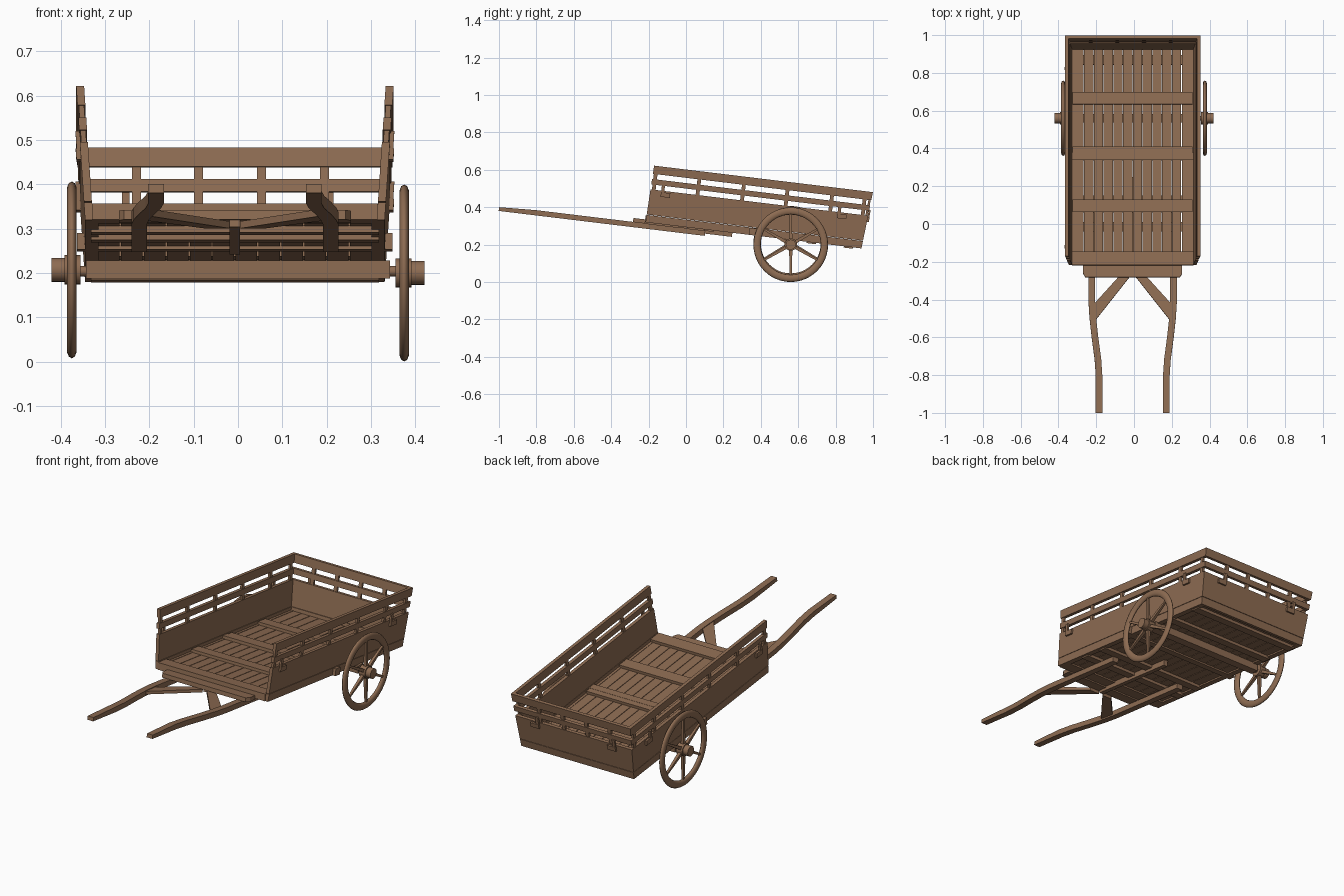
import bpy, bmesh, math
from mathutils import Matrix, Vector

if "Cube" in bpy.data.objects:
    bpy.data.objects.remove(bpy.data.objects["Cube"])

wood = bpy.data.materials.new("brown wood")
wood.diffuse_color = (0.27, 0.15, 0.085, 1)
wood.use_nodes = True
wood.node_tree.nodes["Principled BSDF"].inputs["Base Color"].default_value = wood.diffuse_color

CX = -0.007                     # centre line of the cart body
# tilted frame of the body: x across, v along, w up from the underside
TILT = Matrix.Translation((CX, 0, 0.2935)) @ Matrix.Rotation(math.radians(-6.9), 4, 'X')


def loft(name, sections, matrix=TILT):
    """Skin a list of equal-sided cross-sections and cap both ends."""
    bm = bmesh.new()
    rings = [[bm.verts.new(matrix @ Vector(p)) for p in s] for s in sections]
    n = len(rings[0])
    for a, b in zip(rings, rings[1:]):
        for i in range(n):
            j = (i + 1) % n
            bm.faces.new((a[i], a[j], b[j], b[i]))
    bm.faces.new(rings[0][::-1])
    bm.faces.new(rings[-1])
    bmesh.ops.recalc_face_normals(bm, faces=bm.faces)
    me = bpy.data.meshes.new(name)
    bm.to_mesh(me)
    bm.free()
    me.materials.append(wood)
    ob = bpy.data.objects.new(name, me)
    bpy.context.collection.objects.link(ob)
    return ob


def box(name, x0, x1, v0, v1, w0, w1, matrix=TILT):
    def rect(w):
        return [(x0, v0, w), (x1, v0, w), (x1, v1, w), (x0, v1, w)]
    return loft(name, [rect(w0), rect(w1)], matrix)


def side(w):                    # outer half width, flaring upwards
    return 0.338 + 0.066 * w


def back(w):                    # outer rear face, flaring upwards
    return 0.945 + 0.08 * w


def side_piece(name, s, w0, w1, v0=None, v1=None, off=0.0, t=0.018):
    def rect(w):
        o, i = s * (side(w) - off), s * (side(w) - off - t)
        a = -0.218 + 0.03 * w if v0 is None else v0
        b = back(w) if v1 is None else v1
        return [(o, a, w), (i, a, w), (i, b, w), (o, b, w)]
    loft(name, [rect(w0), rect(w1)])


def back_piece(name, w0, w1, x0=None, x1=None, off=0.0, t=0.018):
    def rect(w):
        a = 0.017 - side(w) if x0 is None else x0
        b = side(w) - 0.017 if x1 is None else x1
        o, i = back(w) - off, back(w) - off - t
        return [(a, o, w), (b, o, w), (b, i, w), (a, i, w)]
    loft(name, [rect(w0), rect(w1)])


# side and tail boards with two rails above
for part, w0, w1 in (("lower_board", 0, 0.04), ("upper_board", 0.042, 0.178),
                     ("middle_rail", 0.205, 0.234), ("top_rail", 0.262, 0.306)):
    for s in (-1, 1):
        side_piece("side_" + part, s, w0, w1)
    back_piece("tail_" + part, w0, w1)

# rail posts
for s in (-1, 1):
    for v in (-0.195, 0.04, 0.28, 0.515, 0.755, 0.93):
        side_piece("side_post", s, 0.16, 0.28, v - 0.01, v + 0.01, 0.003, 0.012)
    # small hooked cleats on the outside of the side boards
    for v in (-0.13, 0.82):
        side_piece("side_cleat", s, 0.145, 0.17, v - 0.025, v + 0.025, -0.01, 0.012)
        side_piece("side_cleat_strap", s, 0.165, 0.21, v - 0.025, v - 0.008, -0.008, 0.01)
for x in (-0.222, -0.082, 0.06, 0.202):
    back_piece("tail_post", 0.16, 0.28, x - 0.01, x + 0.01, 0.003, 0.012)
for x in (-0.23, 0.23):
    back_piece("tail_cleat", 0.145, 0.17, x - 0.025, x + 0.025, -0.01, 0.012)
    back_piece("tail_cleat_strap", 0.165, 0.21, x - 0.025, x - 0.008, -0.008, 0.01)

# floor slats, edge beams and cross battens
N = 12
pitch = 0.62 / N
for i in range(N):
    x = -0.31 + pitch * i
    box("floor_slat", x + 0.0015, x + pitch - 0.0015, -0.21, 0.935, 0.008, 0.022)
for s in (-1, 1):
    a, b = sorted((s * 0.308, s * 0.333))
    box("floor_edge_beam", a, b, -0.212, 0.935, 0.0, 0.024)
box("front_sill", -0.322, 0.322, -0.222, -0.15, 0.0, 0.037)
for v in (0.06, 0.345, 0.635):
    box("floor_batten", -0.318, 0.318, v, v + 0.065, 0.02, 0.037)
box("through_beam", -0.356, 0.356, 0.338, 0.378, 0.0, 0.038)
for v in (-0.04, 0.1, 0.65, 0.85):
    box("under_batten", -0.325, 0.325, v, v + 0.05, -0.007, 0.01)
box("centre_under_beam", -0.012, 0.012, -0.27, 0.25, -0.022, 0.008)

# pull handles, gently bowed, with braces and a cross bar
path = [(-1.005, 0.178), (-0.81, 0.178), (-0.72, 0.184), (-0.6, 0.2),
        (-0.5, 0.211), (-0.42, 0.216), (0.105, 0.216)]
for s in (-1, 1):
    secs = []
    for v, x in path:
        c, h = s * x, 0.0175
        lo, hi = -0.034, (-0.014 if v < -0.9 else -0.006)
        secs.append([(c - h, v, lo), (c + h, v, lo), (c + h, v, hi), (c - h, v, hi)])
    loft("handle", secs)
    brace = [(s * 0.012, -0.275), (s * 0.2, -0.515), (s * 0.205, -0.425), (s * 0.07, -0.275)]
    loft("handle_brace", [[(x, v, w) for x, v in brace] for w in (-0.026, -0.01)])
bar = [(-0.262, -0.22), (-0.262, -0.265), (-0.25, -0.285), (0.25, -0.285),
       (0.262, -0.265), (0.262, -0.22)]
loft("handle_cross_bar", [[(x, v, w) for x, v in bar] for w in (-0.007, 0.015)])


def finish(name):
    ob = bpy.context.object
    ob.name = name
    ob.data.materials.append(wood)
    bpy.ops.object.shade_smooth_by_angle(angle=math.radians(40))


def cylinder(name, x0, x1, r, y, z, verts=20):
    bpy.ops.mesh.primitive_cylinder_add(vertices=verts, radius=r, depth=abs(x1 - x0),
                                        location=((x0 + x1) / 2, y, z),
                                        rotation=(0, math.pi / 2, 0))
    finish(name)


# axle and wheels
WY = 0.56
box("axle_beam", -0.343, 0.343, WY - 0.022, WY + 0.022, 0.188, 0.228,
    Matrix.Translation((0, 0, 0)))
cylinder("axle_rod", -0.4, 0.4, 0.012, WY, 0.204, 12)
for s, wz in ((-1, 0.207), (1, 0.2)):
    wx = s * 0.375
    bpy.ops.mesh.primitive_torus_add(major_segments=48, minor_segments=10,
                                     major_radius=0.18, minor_radius=0.0195,
                                     location=(wx, WY, wz), rotation=(0, math.pi / 2, 0))
    bpy.context.object.scale = (1, 1, 0.58)
    finish("wheel_rim")
    cylinder("wheel_hub", s * 0.355, s * 0.392, 0.033, WY, wz)
    cylinder("hub_cap", s * 0.39, s * 0.421, 0.027, WY, wz)
    for k in range(6):          # tapered spokes
        m = Matrix.Translation((wx, WY, wz)) @ Matrix.Rotation(k * math.pi / 3, 4, 'X')
        loft("wheel_spoke", [[(-h, -h, r), (h, -h, r), (h, h, r), (-h, h, r)]
                             for r, h in ((0.02, 0.009), (0.1, 0.007), (0.17, 0.005))], m)
